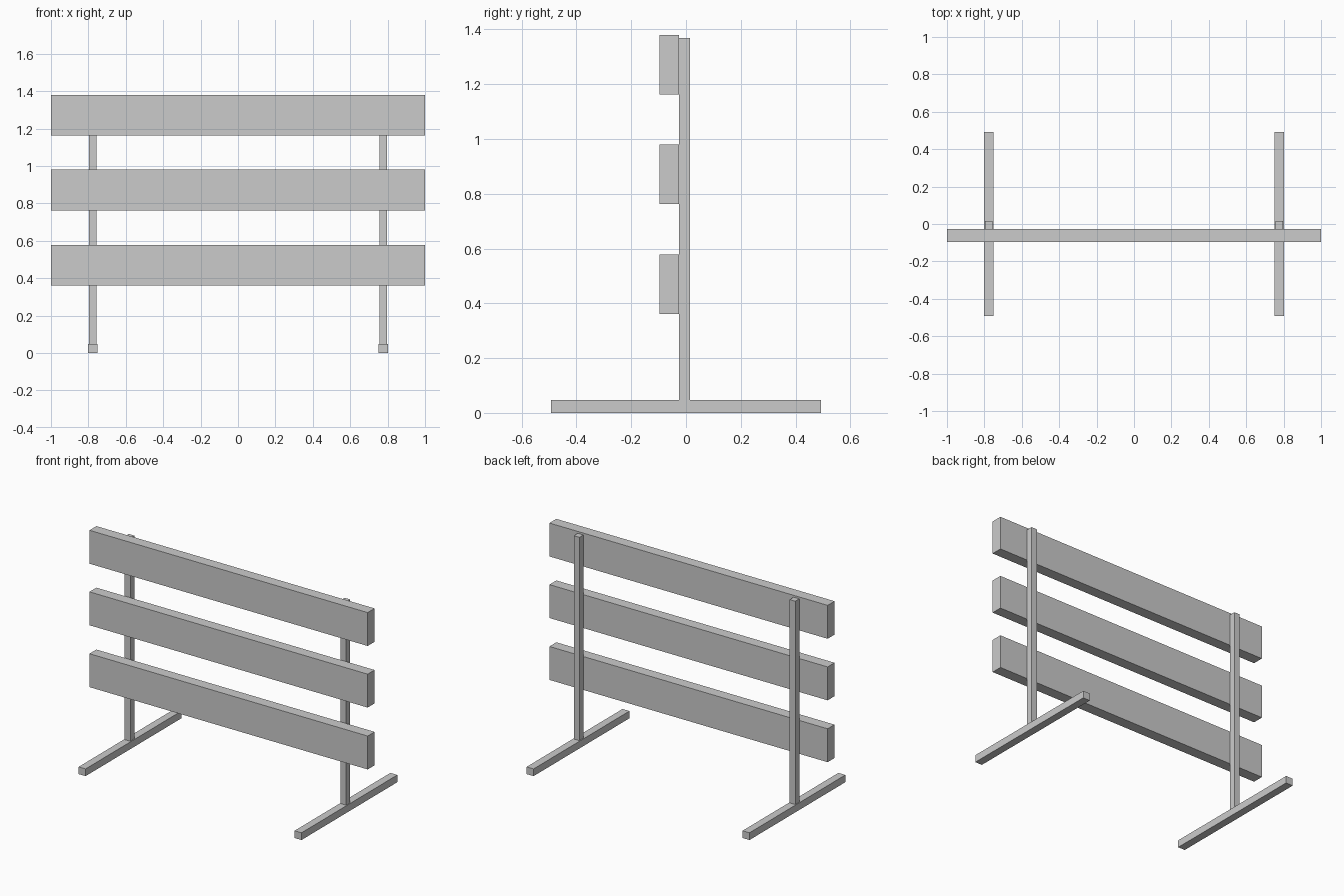
import bpy

if "Cube" in bpy.data.objects:
    bpy.data.objects.remove(bpy.data.objects["Cube"])


def box(name, x, y, z):
    """Add a box spanning the given (min, max) ranges."""
    spans = (x, y, z)
    bpy.ops.mesh.primitive_cube_add(size=1, location=[(a + b) / 2 for a, b in spans])
    obj = bpy.context.object
    obj.name = name
    obj.scale = [b - a for a, b in spans]
    bpy.ops.object.transform_apply(location=False, rotation=False, scale=True)
    return obj


# Two stands: a floor foot with an upright post
for side, cx in (("left", -0.776), ("right", 0.776)):
    box(side + "_foot", (cx - 0.025, cx + 0.025), (-0.492, 0.492), (0, 0.047))
    box(side + "_post", (cx - 0.02, cx + 0.02), (-0.026, 0.015), (0.047, 1.368))

# Three horizontal boards on the front of the posts
for name, z in (("lower_board", 0.361), ("middle_board", 0.763), ("upper_board", 1.163)):
    box(name, (-1, 1), (-0.097, -0.026), (z, z + 0.217))
